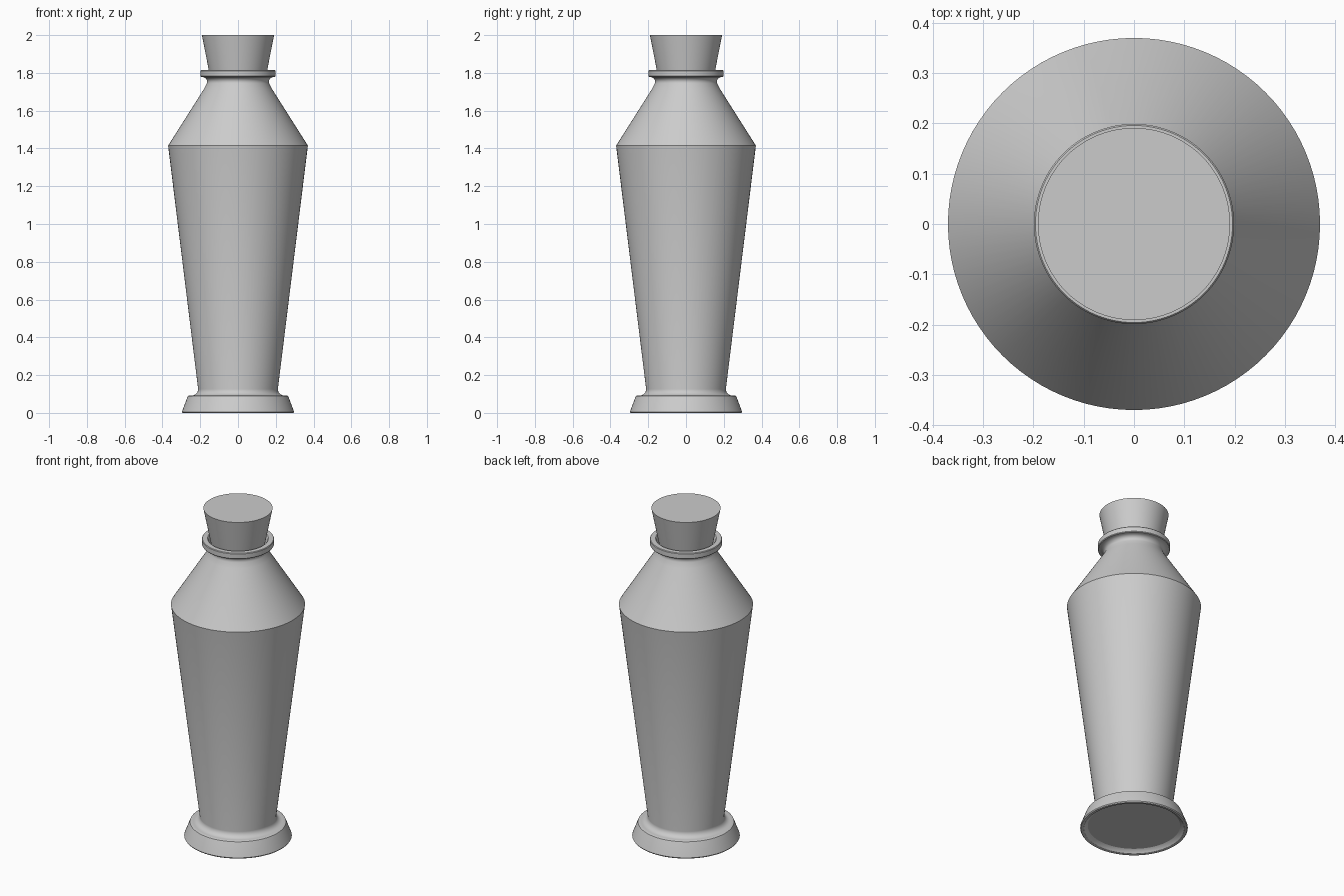
import bpy, bmesh, math

if "Cube" in bpy.data.objects:
    bpy.data.objects.remove(bpy.data.objects["Cube"])

SIDES = 96


def lathe(name, profile, angle=28):
    """Spin an (r, z) profile, starting and ending on the axis, into a closed solid."""
    bm = bmesh.new()
    rings = []
    for r, z in profile:
        if r == 0:
            rings.append([bm.verts.new((0, 0, z))] * SIDES)
        else:
            rings.append([bm.verts.new((r * math.cos(2 * math.pi * i / SIDES),
                                        r * math.sin(2 * math.pi * i / SIDES), z))
                          for i in range(SIDES)])
    for low, high in zip(rings, rings[1:]):
        for i in range(SIDES):
            j = (i + 1) % SIDES
            bm.faces.new(dict.fromkeys((low[i], low[j], high[j], high[i])))
    bmesh.ops.recalc_face_normals(bm, faces=bm.faces)
    mesh = bpy.data.meshes.new(name)
    bm.to_mesh(mesh)
    bm.free()
    obj = bpy.data.objects.new(name, mesh)
    bpy.context.collection.objects.link(obj)
    bpy.ops.object.select_all(action='DESELECT')
    obj.select_set(True)
    bpy.context.view_layer.objects.active = obj
    bpy.ops.object.shade_smooth_by_angle(angle=math.radians(angle))
    return obj


def arc(cr, cz, rad_r, rad_z, a0, a1, steps=6):
    """Elliptical arc of profile points, angles in degrees."""
    angles = [math.radians(a0 + (a1 - a0) * k / steps) for k in range(steps + 1)]
    return [(cr + rad_r * math.cos(a), cz + rad_z * math.sin(a)) for a in angles]


# Vase body: recessed underside, flared foot, tapered body, shoulder, collar, mouth
body = [(0, 0.02), (0.255, 0.02)]
body += [(0.268, 0.012), (0.276, 0.002), (0.282, 0), (0.293, 0), (0.297, 0.006)]
body += [(0.268, 0.083)]
body += [(0.265, 0.089), (0.258, 0.092)]
body += arc(0.245, 0.126, 0.034, 0.034, 270, 180)
body += [(0.37, 1.415), (0.180, 1.715)]
body += arc(0.190, 1.754, 0.027, 0.024, 205, 90)
body += [(0.196, 1.779), (0.199, 1.783), (0.199, 1.811), (0.196, 1.815)]
body += [(0.168, 1.815), (0.164, 1.811), (0.150, 1.76), (0, 1.76)]
lathe("vase_body", body)

# Tapered stopper seated in the mouth
lathe("stopper", [(0, 1.75), (0.142, 1.75), (0.191, 2.0), (0, 2.0)])
